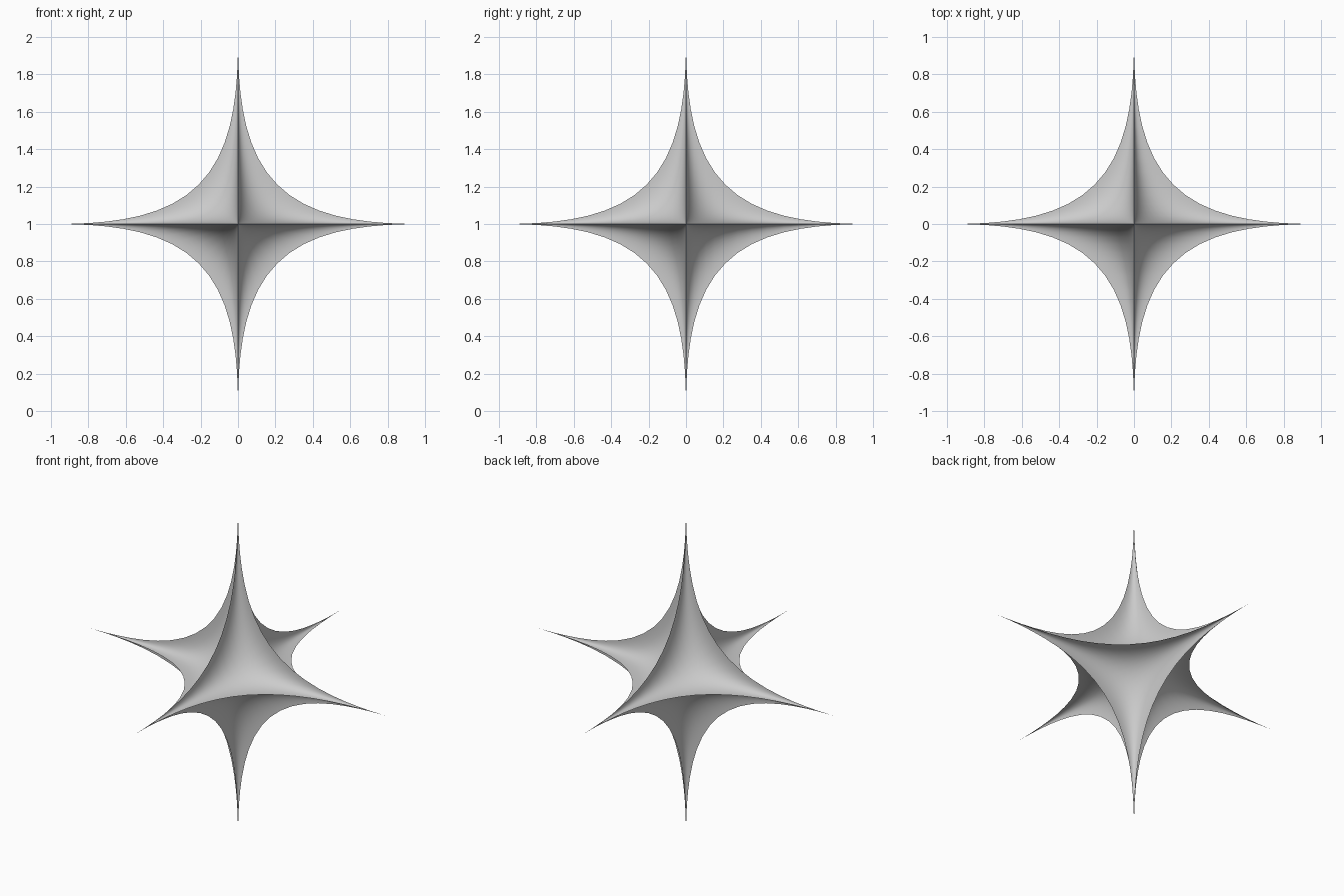
import bpy
import bmesh
import math
from mathutils import Matrix

# Remove the default cube
cube = bpy.data.objects.get("Cube")
if cube:
    bpy.data.objects.remove(cube, do_unlink=True)

# Single plain material
grey = bpy.data.materials.new("light_grey")
grey.use_nodes = True
colour = (0.6, 0.6, 0.6, 1.0)
grey.diffuse_color = colour
grey.node_tree.nodes["Principled BSDF"].inputs["Base Color"].default_value = colour

SHARPNESS = 4.5  # power that pulls a sphere into six concave spikes


def pull(c):
    return math.copysign(abs(c) ** SHARPNESS, c)


# Six-pointed star: a unit sphere with poles on y, each coordinate raised to a power
bm = bmesh.new()
bmesh.ops.create_uvsphere(bm, u_segments=96, v_segments=48, radius=1.0,
                          matrix=Matrix.Rotation(math.pi / 2, 4, 'X'))
for v in bm.verts:
    v.co = [pull(c) for c in v.co]
    v.co.z += 1.0
bmesh.ops.recalc_face_normals(bm, faces=bm.faces)

mesh = bpy.data.meshes.new("six_pointed_star")
bm.to_mesh(mesh)
bm.free()
mesh.materials.append(grey)
star = bpy.data.objects.new("six_pointed_star", mesh)
bpy.context.collection.objects.link(star)

# Smooth concave faces, sharp ridges
bpy.ops.object.select_all(action='DESELECT')
star.select_set(True)
bpy.context.view_layer.objects.active = star
bpy.ops.object.shade_smooth_by_angle(angle=math.radians(35))
